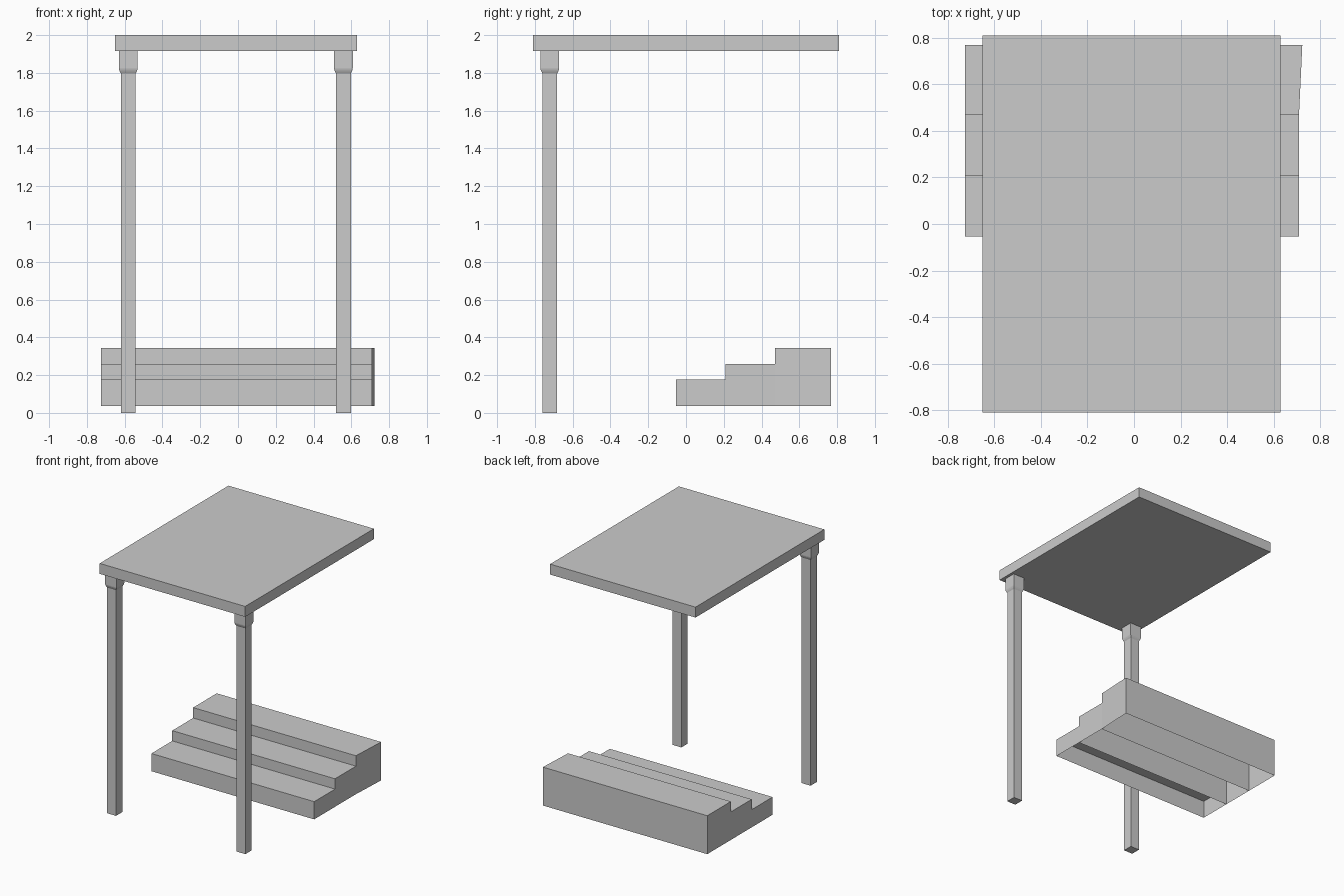
import bpy, bmesh

if "Cube" in bpy.data.objects:
    bpy.data.objects.remove(bpy.data.objects["Cube"])


def make_object(name, bm):
    bmesh.ops.remove_doubles(bm, verts=bm.verts, dist=1e-5)
    bmesh.ops.recalc_face_normals(bm, faces=bm.faces)
    mesh = bpy.data.meshes.new(name)
    bm.to_mesh(mesh)
    bm.free()
    obj = bpy.data.objects.new(name, mesh)
    bpy.context.collection.objects.link(obj)
    return obj


def add_face(bm, *points):
    bm.faces.new([bm.verts.new(p) for p in points])


def square_loft(name, x, y, rings):
    """Stack square rings of (half width, height) and close both ends."""
    bm = bmesh.new()
    loops = [[bm.verts.new((x + sx * h, y + sy * h, z))
              for sx, sy in ((-1, -1), (1, -1), (1, 1), (-1, 1))]
             for h, z in rings]
    for a, b in zip(loops, loops[1:]):
        for i in range(4):
            j = (i + 1) % 4
            bm.faces.new((a[i], a[j], b[j], b[i]))
    bm.faces.new(loops[0][::-1])
    bm.faces.new(loops[-1])
    return make_object(name, bm)


# Flat roof slab
bm = bmesh.new()
bmesh.ops.create_cube(bm, size=1)
bmesh.ops.scale(bm, vec=(1.281, 1.62, 0.083), verts=bm.verts)
bmesh.ops.translate(bm, vec=(-0.0105, 0, 1.9585), verts=bm.verts)
make_object("roof", bm)

# Two front posts with flared heads
post_rings = [(0.039, 0), (0.039, 1.797), (0.0445, 1.807),
              (0.0485, 1.818), (0.0495, 1.825), (0.0495, 1.917)]
for side, x in (("left", -0.581), ("right", 0.558)):
    square_loft(side + "_post", x, -0.721, post_rings)

# Steps: three hollow boxes, open underneath, last one flaring to the right
base, left = 0.037, -0.725
steps = [  # front y, back y, top z, right x at front, right x at back
    (-0.054, 0.208, 0.178, 0.709, 0.709),
    (0.208, 0.471, 0.260, 0.709, 0.709),
    (0.471, 0.768, 0.343, 0.709, 0.723),
]
for n, (y0, y1, top, r0, r1) in enumerate(steps, 1):
    bm = bmesh.new()
    add_face(bm, (left, y0, base), (r0, y0, base), (r0, y0, top), (left, y0, top))
    add_face(bm, (left, y0, top), (r0, y0, top), (r1, y1, top), (left, y1, top))
    add_face(bm, (left, y0, base), (left, y0, top), (left, y1, top), (left, y1, base))
    add_face(bm, (r0, y0, base), (r1, y1, base), (r1, y1, top), (r0, y0, top))
    if n == len(steps):  # back panel
        add_face(bm, (left, y1, base), (left, y1, top), (r1, y1, top), (r1, y1, base))
    make_object(f"step_{n}", bm)
